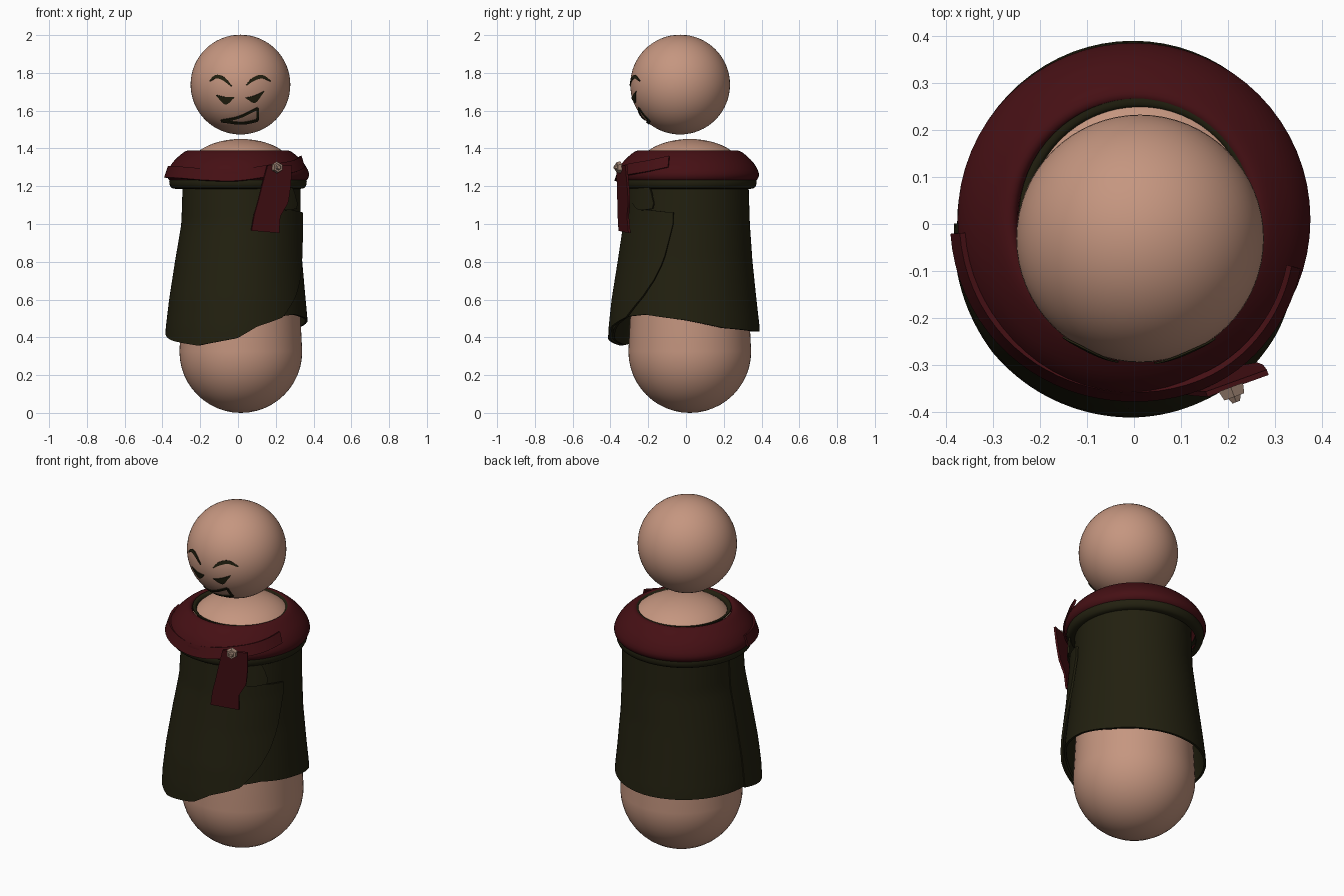
import bpy, bmesh, math
from math import sin, cos, radians, pi
from mathutils import Vector

if "Cube" in bpy.data.objects:
    bpy.data.objects.remove(bpy.data.objects["Cube"])


def material(name, rgb):
    m = bpy.data.materials.new(name)
    m.use_nodes = True
    m.diffuse_color = (*rgb, 1)
    node = m.node_tree.nodes["Principled BSDF"]
    node.inputs["Base Color"].default_value = (*rgb, 1)
    node.inputs["Roughness"].default_value = 0.8
    return m


SKIN = material("skin", (0.56, 0.305, 0.215))
GREEN = material("dark green cloth", (0.016, 0.0145, 0.005))
RED = material("dark red cloth", (0.06, 0.005, 0.007))
METAL = material("pin metal", (0.36, 0.24, 0.18))


def finish(name, bm, mat, thick=0.0, angle=40):
    """Turn a bmesh into a named object, with optional cloth thickness."""
    me = bpy.data.meshes.new(name)
    bm.to_mesh(me)
    bm.free()
    ob = bpy.data.objects.new(name, me)
    bpy.context.collection.objects.link(ob)
    me.materials.append(mat)
    for o in bpy.context.selected_objects:
        o.select_set(False)
    ob.select_set(True)
    bpy.context.view_layer.objects.active = ob
    if thick:
        mod = ob.modifiers.new("thickness", "SOLIDIFY")
        mod.thickness, mod.offset = thick, 0
        bpy.ops.object.modifier_apply(modifier=mod.name)
    bpy.ops.object.shade_smooth_by_angle(angle=radians(angle))
    return ob


def grid(name, fn, nu, nv, mat, thick=0.0, closed=False):
    """Surface from fn(u, v), with u and v from 0 to 1."""
    bm = bmesh.new()
    cols = [[bm.verts.new(fn(i / nu, j / nv)) for j in range(nv + 1)]
            for i in range(nu if closed else nu + 1)]
    for i in range(nu):
        a, b = cols[i], cols[(i + 1) % len(cols)]
        for j in range(nv):
            bm.faces.new((a[j], b[j], b[j + 1], a[j + 1]))
    bmesh.ops.remove_doubles(bm, verts=bm.verts, dist=1e-5)
    return finish(name, bm, mat, thick)


def along(pts, t):
    """Catmull-Rom point on a list of points, t from 0 to 1."""
    p = [Vector(q) for q in pts]
    f = min(max(t, 0), 1) * (len(p) - 1)
    i = min(int(f), len(p) - 2)
    s = f - i
    b, c = p[i], p[i + 1]
    a = p[i - 1] if i else b * 2 - c
    d = p[i + 2] if i + 2 < len(p) else c * 2 - b
    return 0.5 * (2 * b + (c - a) * s + (2 * a - 5 * b + 4 * c - d) * s * s
                  + (3 * b - a - 3 * c + d) * s ** 3)


def table(rows, x):
    """Linear lookup; each row is (key, values...)."""
    x = min(max(x, rows[0][0]), rows[-1][0])
    for a, b in zip(rows, rows[1:]):
        if x <= b[0]:
            s = (x - a[0]) / (b[0] - a[0])
            return [p + (q - p) * s for p, q in zip(a[1:], b[1:])]


def revolve(name, pts, centre, mat, nv, thick=0.0):
    def fn(u, v):
        r, z = along(pts, v)
        return (centre[0] + r * cos(2 * pi * u), centre[1] + r * sin(2 * pi * u), z)
    return grid(name, fn, 64, nv, mat, thick, True)


# Peg body: round base, slight taper, shallow domed top
arc = [radians(7.5 * k) for k in range(13)]
body_pts = [(0.325 * sin(a), 0.325 * (1 - cos(a))) for a in arc]
body_pts += [(0.275 * sin(a), 1.295 + 0.155 * cos(a)) for a in reversed(arc)]
revolve("body", body_pts, (0.015, 0.02), SKIN, len(body_pts) - 1)

# Ball head
HEAD, R = Vector((0.013, -0.031, 1.738)), 0.264
bm = bmesh.new()
bmesh.ops.create_uvsphere(bm, u_segments=64, v_segments=32, radius=R)
bmesh.ops.translate(bm, verts=bm.verts, vec=HEAD)
finish("head", bm, SKIN)


# Painted face: thin plates that follow the head
def on_head(x, z):
    dx, dz, r = x - HEAD.x, z - HEAD.z, R + 0.003
    return (x, HEAD.y - math.sqrt(r * r - dx * dx - dz * dz), z)


def patch(name, upper, lower):
    def fn(u, v):
        p = along(upper, u).lerp(along(lower, u), v)
        return on_head(p.x, p.y)
    grid(name, fn, 20, 4, GREEN, 0.004)


def stroke(name, pts, width):
    """Brush stroke; width is a function of the position along it."""
    def fn(u, v):
        d = (along(pts, u + 0.01) - along(pts, u - 0.01)).normalized()
        p = along(pts, u) + Vector((-d.y, d.x)) * width(u) * (v - 0.5)
        return on_head(p.x, p.y)
    grid(name, fn, 20, 2, GREEN, 0.004)


def brush(u):
    return 0.005 + 0.015 * sin(pi * u)


stroke("right_brow", [(-.15, 1.757), (-.115, 1.78), (-.077, 1.769), (-.035, 1.73)], brush)
stroke("left_brow", [(.045, 1.735), (.08, 1.765), (.125, 1.78), (.173, 1.757)], brush)
patch("right_eye", [(-.118, 1.684), (-.07, 1.673), (-.018, 1.673)],
      [(-.112, 1.675), (-.065, 1.633), (-.022, 1.666)])
patch("left_eye", [(.04, 1.668), (.085, 1.679), (.14, 1.704)],
      [(.045, 1.663), (.09, 1.642), (.132, 1.692)])
mouth = [(-.09, 1.545), (.005, 1.565), (.105, 1.612), (.103, 1.548), (.02, 1.533), (-.09, 1.545)]
for part, ends in zip(("upper_lip", "mouth_corner", "lower_lip"), ((0, 3), (2, 4), (3, 6))):
    stroke(part, mouth[ends[0]:ends[1]], lambda u: 0.012)

# Cloak cross-sections: height, then -x, +x, -y and +y limits
SHAPE = [(.36, -.38, .377, -.392, .392), (.45, -.376, .372, -.388, .39),
         (.6, -.358, .358, -.372, .373), (.8, -.327, .34, -.34, .352),
         (1.0, -.293, .332, -.31, .338), (1.25, -.285, .33, -.29, .33)]
HEM = [(0, .49), (30, .45), (60, .435), (90, .43), (180, .43), (205, .39), (238, .36),
       (270, .40), (285, .46), (305, .51), (325, .52), (360, .49)]


def cloak_point(deg, z, out=0.0):
    x0, x1, y0, y1 = table(SHAPE, z)
    a = radians(deg)
    return ((x0 + x1) / 2 + ((x1 - x0) / 2 + out) * cos(a),
            (y0 + y1) / 2 + ((y1 - y0) / 2 + out) * sin(a), z)


def cloak(u, v):
    low = table(HEM, 360 * u)[0]
    return cloak_point(360 * u, low + (1.25 - low) * v, -0.006)


grid("cloak", cloak, 72, 24, GREEN, 0.012, True)

# Front flap wrapping over the cloak to the left side
FLAP_LOW = HEM[4:9] + [(308, .51), (324, .62), (333, .71), (340, .81), (346, 1.0)]
FLAP_TOP = [(180, 1.22), (298, 1.22), (320, 1.075), (346, 1.06)]


def flap(u, v):
    deg = 180 + 166 * u
    low, top = table(FLAP_LOW, deg)[0] - 0.004, table(FLAP_TOP, deg)[0]
    return cloak_point(deg, low + (top - low) * v, 0.016 * min(1, u * 4))


grid("front_flap", flap, 64, 24, GREEN, 0.012)

# Turned-over corner of the flap
corner_top = [(298, 1.21), (320, 1.2), (328, 1.11)]
corner_low = [(296, 1.12), (310, 1.075), (327, 1.08)]


def corner(u, v):
    deg, z = along(corner_top, u).lerp(along(corner_low, u), v)
    return cloak_point(deg, z, 0.02 + 0.012 * u)


grid("folded_corner", corner, 8, 4, GREEN, 0.01)

# Collar: green lip below, red cowl, green lining at the neck
RING = (0.0, 0.01)
revolve("collar_lip", [(.32, 1.24), (.357, 1.235), (.352, 1.198), (.322, 1.19)],
        RING, GREEN, 9, 0.01)
revolve("red_cowl", [(.335, 1.228), (.362, 1.236), (.372, 1.268), (.345, 1.32), (.3, 1.365),
                     (.268, 1.384), (.252, 1.372), (.25, 1.33)], RING, RED, 21, 0.008)
revolve("neck_lining", [(.235, 1.34), (.24, 1.378), (.256, 1.383)],
        (0.01, 0.012), GREEN, 6, 0.006)

# Scarf band across the front: angle, radius, middle height
BAND = [(183, .376, 1.275), (215, .372, 1.272), (245, .366, 1.26), (270, .363, 1.258),
        (300, .366, 1.285), (325, .36, 1.305), (345, .352, 1.33)]


def band(u, v):
    deg, r, z = along(BAND, u)
    a, s = radians(deg), v - 0.5
    r -= 0.02 * s
    return (r * cos(a), r * sin(a), z + 0.06 * s)


grid("scarf_band", band, 40, 4, RED, 0.012)

# Hanging scarf tail: height, left edge, right edge
TAIL = [(.965, .07, .217), (1.05, .085, .222), (1.12, .105, .265),
        (1.2, .125, .277), (1.31, .155, .285)]


def tail(u, v):
    z = .965 + .345 * v
    x0, x1 = table(TAIL, z)
    x = x0 + (x1 - x0) * u
    return (x, -0.385 + (x - 0.09) * 0.36 + (1.3 - z) * 0.12, z - 0.012 * u * (1 - v))


grid("scarf_tail", tail, 8, 16, RED, 0.012)

# Faceted pin holding the scarf
out = Vector((0.35, -0.94, 0)).normalized()
spin = out.to_track_quat("Z", "Y").to_matrix().to_4x4()
for name, r1, r2, depth, dist in (("pin_base", .032, .026, .022, 0), ("pin_stud", .017, .01, .014, .016)):
    bm = bmesh.new()
    bmesh.ops.create_cone(bm, cap_ends=True, segments=6, radius1=r1, radius2=r2, depth=depth)
    bmesh.ops.transform(bm, matrix=spin, verts=bm.verts)
    bmesh.ops.translate(bm, verts=bm.verts, vec=Vector((.21, -.358, 1.3)) + out * dist)
    finish(name, bm, METAL, angle=20)
